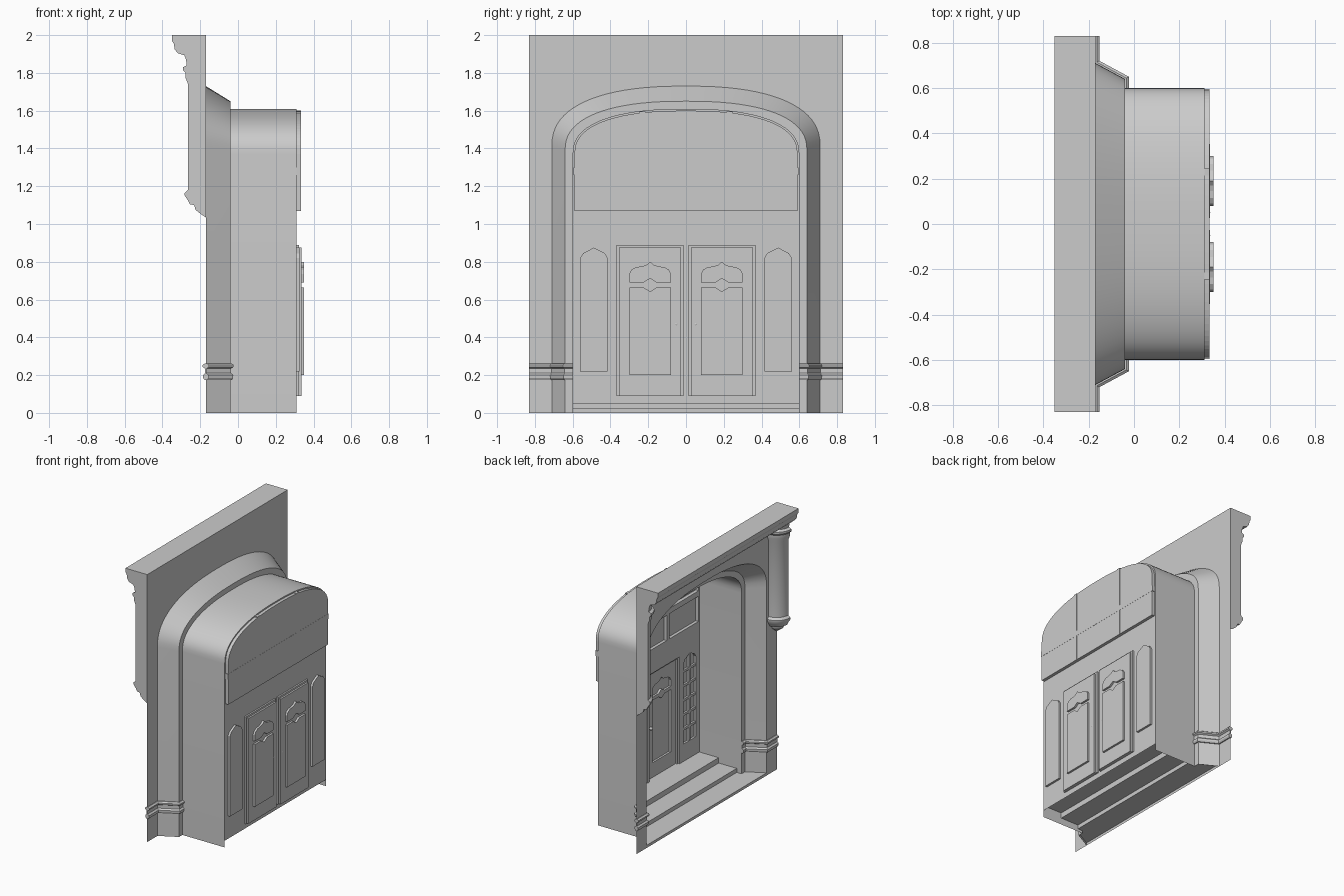
import bpy, bmesh, math
from mathutils import Vector

if "Cube" in bpy.data.objects:
    bpy.data.objects.remove(bpy.data.objects["Cube"], do_unlink=True)

stone = bpy.data.materials.new("grey stone")
stone.use_nodes = True
GREY = (0.6, 0.6, 0.6, 1)
stone.diffuse_color = GREY
stone.node_tree.nodes["Principled BSDF"].inputs["Base Color"].default_value = GREY

FRONT, BACK, HALF, TOP = -0.17, 0.31, 0.83, 2.0


def finish(name, bm, smooth=False):
    mesh = bpy.data.meshes.new(name)
    bm.to_mesh(mesh)
    bm.free()
    obj = bpy.data.objects.new(name, mesh)
    bpy.context.collection.objects.link(obj)
    mesh.materials.append(stone)
    if smooth:
        bpy.ops.object.select_all(action="DESELECT")
        obj.select_set(True)
        bpy.context.view_layer.objects.active = obj
        bpy.ops.object.shade_smooth_by_angle(angle=math.radians(35))
    return obj


def arch(w, spring, top, bottom, n=2.4, steps=40):
    """Outline of a flattened arched opening, from one foot to the other."""
    pts = [(w, bottom)]
    for i in range(steps + 1):
        a = math.pi * i / steps
        c, s = math.cos(a), max(math.sin(a), 0)
        pts.append((math.copysign(w * abs(c) ** (2 / n), c), spring + (top - spring) * s ** (2 / n)))
    return pts + [(-w, bottom)]


def rect(y0, y1, z0, z1):
    return [(y0, z0), (y1, z0), (y1, z1), (y0, z1)]


def flip(pts):
    return [(-y, z) for y, z in pts]


def sheet(bm, x, outline, holes=()):
    """Flat face at depth x with holes."""
    edges = []
    for loop in [outline, *holes]:
        vs = [bm.verts.new((x, y, z)) for y, z in loop]
        edges += [bm.edges.new((a, b)) for a, b in zip(vs, vs[1:] + vs[:1])]
    bmesh.ops.triangle_fill(bm, edges=edges, use_beauty=True, normal=(-1, 0, 0))


def band(bm, xa, la, xb, lb, closed=True):
    """Strip joining two outlines at different depths."""
    va = [bm.verts.new((xa, y, z)) for y, z in la]
    vb = [bm.verts.new((xb, y, z)) for y, z in lb]
    n = len(va)
    for i in range(n if closed else n - 1):
        j = (i + 1) % n
        bm.faces.new((va[i], va[j], vb[j], vb[i]))


def prism(name, loop, offset):
    """Closed solid from a 3D loop pushed along an offset."""
    bm = bmesh.new()
    face = bm.faces.new([bm.verts.new(p) for p in loop])
    new = bmesh.ops.extrude_face_region(bm, geom=[face], use_keep_orig=True)["geom"]
    bmesh.ops.translate(bm, verts=[g for g in new if isinstance(g, bmesh.types.BMVert)], vec=offset)
    bmesh.ops.recalc_face_normals(bm, faces=bm.faces)
    return finish(name, bm)


def box(name, x0, x1, y0, y1, z0, z1):
    return prism(name, [(x0, y, z) for y, z in rect(y0, y1, z0, z1)], (x1 - x0, 0, 0))


# Facade wall, with the opening running down to the ground
mouth = arch(0.71, 1.41, 1.73, 0)
throat = arch(0.64, 1.39, 1.65, 0)
tunnel = arch(0.60, 1.37, 1.61, 0)
bm = bmesh.new()
sheet(bm, FRONT, [(HALF, 0), (HALF, TOP), (-HALF, TOP), (-HALF, 0)] + mouth[::-1])
finish("facade_wall", bm)

# Splayed reveal, narrow shoulder and porch tunnel
bm = bmesh.new()
band(bm, FRONT, mouth, -0.04, throat, False)
finish("splayed_reveal", bm, True)
bm = bmesh.new()
band(bm, -0.04, throat, -0.04, tunnel, False)
finish("reveal_shoulder", bm)
bm = bmesh.new()
band(bm, -0.04, tunnel, BACK, tunnel, False)
finish("porch_tunnel", bm, True)

# Door, side light and transom outlines
DOOR = 0.19
door_outer = rect(0.012, 0.368, 0.09, 0.89)
door_inner = rect(0.026, 0.354, 0.09, 0.876)
lower = [(0.08, 0.2), (0.3, 0.2), (0.3, 0.665), (0.225, 0.665), (DOOR, 0.642), (0.155, 0.665), (0.08, 0.665)]
half = [(0, 0.712), (0.035, 0.69), (0.11, 0.69), (0.11, 0.735), (0.1, 0.757), (0.075, 0.772),
        (0.045, 0.775), (0.02, 0.783)]
upper = ([(DOOR + y, z) for y, z in half] + [(DOOR, 0.8)]
         + [(DOOR - y, z) for y, z in half[:0:-1]])
light = [(0.415, 0.22), (0.56, 0.22), (0.56, 0.82), (0.545, 0.845), (0.488, 0.875), (0.43, 0.845), (0.415, 0.82)]
transom = arch(0.59, 1.37, 1.6, 1.07)

# Back wall with every recess cut through
bm = bmesh.new()
wall = arch(0.60, 1.37, 1.61, 0.05)
sheet(bm, BACK, wall, [door_outer, flip(door_outer), light, flip(light), transom])
finish("back_wall", bm)

for side, turn in (("left", lambda p: p), ("right", flip)):
    # Door leaf with stepped frame and sunk panels
    bm = bmesh.new()
    outer, inner, low, up = map(turn, (door_outer, door_inner, lower, upper))
    band(bm, BACK, outer, 0.322, outer)
    band(bm, 0.322, outer, 0.322, inner)
    band(bm, 0.322, inner, 0.335, inner)
    sheet(bm, 0.335, inner, [low, up])
    for panel in (low, up):
        band(bm, 0.335, panel, 0.35, panel)
        sheet(bm, 0.35, panel)
    finish(side + "_door", bm)

    # Side light with glazing bars
    bm = bmesh.new()
    pane = turn(light)
    band(bm, BACK, pane, 0.326, pane)
    sheet(bm, 0.326, pane)
    finish(side + "_side_light", bm)
    s = 1 if side == "left" else -1
    mid = s * 0.488
    box(side + "_light_upright", 0.312, 0.326, mid - 0.009, mid + 0.009, 0.22, 0.868)
    for i in range(1, 6):
        z = 0.22 + 0.108 * i
        box(side + "_light_bar", 0.312, 0.326, mid - 0.072, mid + 0.072, z - 0.009, z + 0.009)

    # Door knob
    bm = bmesh.new()
    bmesh.ops.create_uvsphere(bm, u_segments=12, v_segments=8, radius=0.012)
    bmesh.ops.translate(bm, verts=bm.verts, vec=(0.325, s * 0.052, 0.47))
    finish(side + "_door_knob", bm, True)

# Transom window with bars
bm = bmesh.new()
band(bm, BACK, transom, 0.333, transom)
sheet(bm, 0.333, transom)
finish("transom_window", bm)
box("transom_rail", 0.308, 0.334, -0.595, 0.595, 1.26, 1.3)
for y in (-0.23, 0.23):
    box("transom_mullion", 0.308, 0.334, y - 0.015, y + 0.015, 1.07, 1.595)

# Steps up to the doors, as an open folded sheet
bm = bmesh.new()
profile = [(FRONT, 0, 0.71), (FRONT, 0.02, 0.71), (-0.04, 0.02, 0.64), (-0.04, 0.02, 0.6), (0, 0.02, 0.6),
           (0, 0.05, 0.6), (0.15, 0.05, 0.6), (0.15, 0.09, 0.6), (BACK, 0.09, 0.6)]
rows = [(bm.verts.new((x, -w, z)), bm.verts.new((x, w, z))) for x, z, w in profile]
for a, b in zip(rows, rows[1:]):
    bm.faces.new((a[0], a[1], b[1], b[0]))
finish("entrance_steps", bm)

# Cornice along the top
cornice = [(FRONT, TOP), (-0.35, TOP), (-0.35, 1.97), (-0.34, 1.955), (-0.335, 1.925), (-0.32, 1.905),
           (-0.29, 1.895), (FRONT, 1.895)]
prism("cornice", [(x, -HALF, z) for x, z in cornice], (0, 2 * HALF, 0))

# Quarter columns on corbels at both ends
column = [(0, 1.895), (0.115, 1.895), (0.105, 1.87), (0.102, 1.84), (0.122, 1.83), (0.122, 1.815), (0.108, 1.8),
          (0.108, 1.775), (0.096, 1.745), (0.096, 1.18), (0.112, 1.165), (0.112, 1.15), (0.095, 1.125),
          (0.085, 1.105), (0.062, 1.1), (0.055, 1.075), (0.03, 1.055), (0, 1.035)]
for s in (-1, 1):
    bm = bmesh.new()
    loop = [bm.verts.new((FRONT - r, s * HALF, z)) for r, z in column]
    cap = bm.faces.new(loop)
    bmesh.ops.spin(bm, geom=[cap], cent=(FRONT, s * HALF, 0), axis=(0, 0, 1), angle=s * math.pi / 2,
                   steps=12, use_duplicate=False)
    bm.faces.new([bm.verts.new((FRONT - r, s * HALF, z)) for r, z in column])
    bmesh.ops.remove_doubles(bm, verts=bm.verts, dist=0.0001)
    bmesh.ops.recalc_face_normals(bm, faces=bm.faces)
    finish("quarter_column", bm, True)

# Base mouldings wrapping the jambs
path = [Vector(p) for p in ((FRONT, HALF), (FRONT, 0.71), (-0.04, 0.64), (-0.04, 0.6))]
edge = [(0.008, 0.175), (0.014, 0.185), (0.015, 0.2), (0.004, 0.21), (0.004, 0.235), (0.017, 0.243),
        (0.017, 0.254), (0.006, 0.262)]
ring = edge + [(-d, z) for d, z in edge[::-1]]
for s in (-1, 1):
    bm = bmesh.new()
    rows = []
    for i, p in enumerate(path):
        dirs = [(path[k + 1] - path[k]).normalized() for k in (i - 1, i) if 0 <= k < len(path) - 1]
        normals = [Vector((d.y, -d.x)) for d in dirs]
        n = sum(normals, Vector((0, 0))).normalized()
        n /= n.dot(normals[0])
        rows.append([bm.verts.new((p.x + n.x * d, s * (p.y + n.y * d), z)) for d, z in ring])
    for a, b in zip(rows, rows[1:]):
        for i in range(len(ring)):
            j = (i + 1) % len(ring)
            bm.faces.new((a[i], a[j], b[j], b[i]))
    bm.faces.new(rows[0])
    bm.faces.new(rows[-1])
    bmesh.ops.recalc_face_normals(bm, faces=bm.faces)
    finish("base_moulding", bm)
